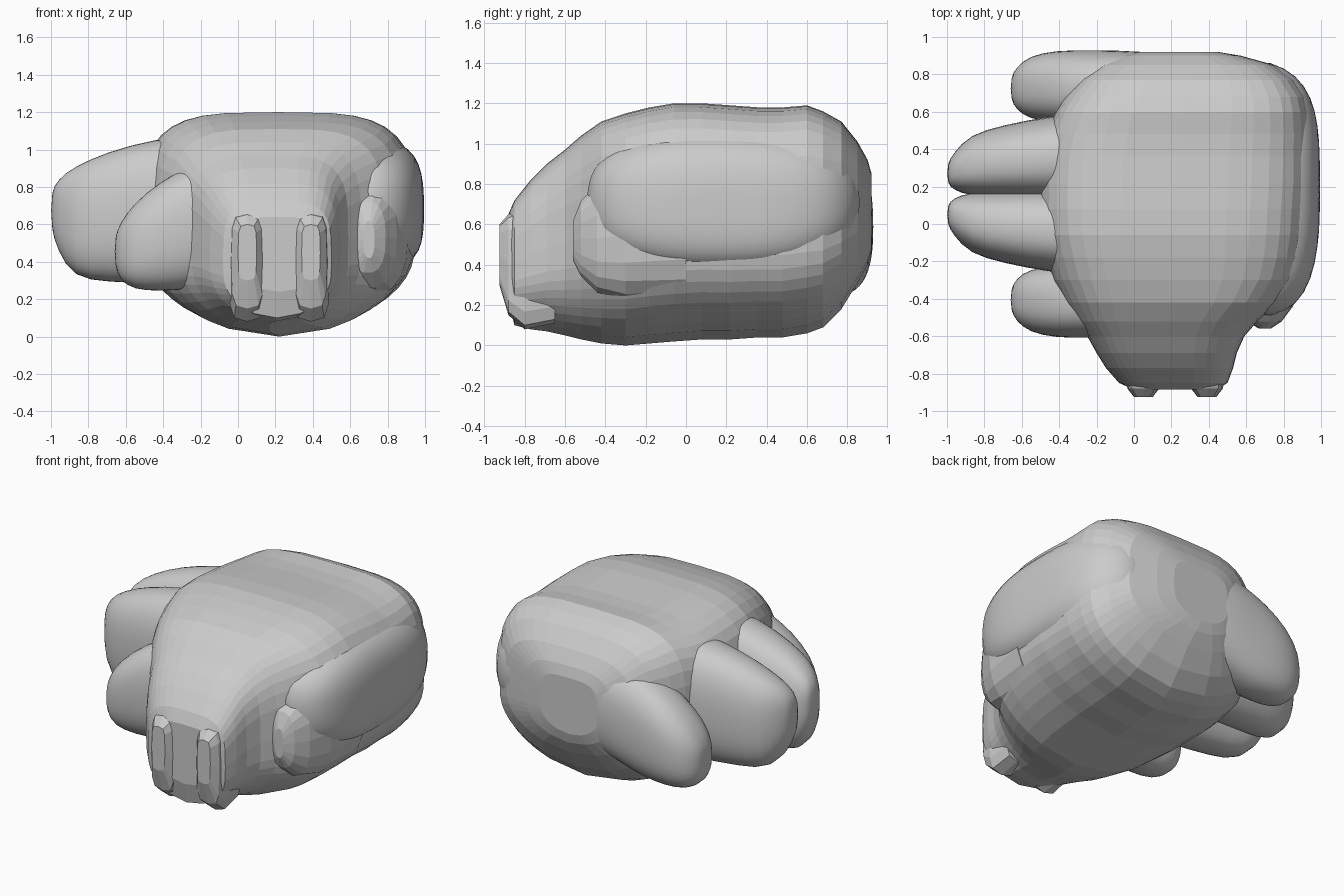
import bpy, bmesh, math


def power(v, e):
    return math.copysign(abs(v) ** e, v)


def loft(name, sections, axis, seg, n_top, n_low, vee=0.0, smooth=False, mirror_y=None):
    """Loft rounded sections (position, side min, side max, z min, z max) along x or y.
    vee lifts the outer edges of the underside, giving a keel."""
    bm = bmesh.new()
    rings = []
    for p, a, b, z0, z1 in sections:
        ring = []
        zc = (z0 + z1) / 2
        for i in range(seg):
            t = 2 * math.pi * i / seg
            c, s = math.cos(t), math.sin(t)
            n = n_top if s > 0 else n_low
            f = power(c, 2 / n)
            u = (a + b) / 2 + (b - a) / 2 * f
            low = zc - z0 - vee * (z1 - z0) * abs(f) ** 1.8
            z = zc + (z1 - zc if s > 0 else low) * power(s, 2 / n)
            co = (p, u, z) if axis == 'x' else (u, p, z)
            if mirror_y is not None:
                co = (co[0], 2 * mirror_y - co[1], co[2])
            ring.append(bm.verts.new(co))
        rings.append(ring)
    for r, q in zip(rings, rings[1:]):
        for i in range(seg):
            j = (i + 1) % seg
            bm.faces.new((r[i], r[j], q[j], q[i]))
    bm.faces.new(rings[0])
    bm.faces.new(rings[-1])
    bmesh.ops.recalc_face_normals(bm, faces=bm.faces)
    for f in bm.faces:
        f.smooth = smooth
    me = bpy.data.meshes.new(name)
    bm.to_mesh(me)
    bm.free()
    ob = bpy.data.objects.new(name, me)
    bpy.context.collection.objects.link(ob)
    if smooth:
        m = ob.modifiers.new("soften", 'SUBSURF')
        m.levels = m.render_levels = 1
    return ob


# Faceted body with a narrower muzzle at the front
loft("body", [
    (-0.885, 0.00, 0.44, 0.24, 0.64),
    (-0.85, -0.08, 0.50, 0.10, 0.72),
    (-0.77, -0.15, 0.53, 0.08, 0.82),
    (-0.69, -0.20, 0.55, 0.07, 0.90),
    (-0.60, -0.25, 0.59, 0.05, 0.97),
    (-0.52, -0.31, 0.66, 0.03, 1.04),
    (-0.42, -0.37, 0.78, 0.01, 1.11),
    (-0.30, -0.43, 0.87, 0.00, 1.15),
    (-0.18, -0.47, 0.91, 0.01, 1.18),
    (-0.06, -0.50, 0.93, 0.02, 1.20),
    (0.08, -0.51, 0.94, 0.03, 1.20),
    (0.22, -0.51, 0.95, 0.03, 1.19),
    (0.36, -0.50, 0.95, 0.04, 1.18),
    (0.48, -0.47, 0.95, 0.04, 1.18),
    (0.60, -0.42, 0.94, 0.06, 1.19),
    (0.68, -0.37, 0.92, 0.09, 1.16),
    (0.77, -0.29, 0.86, 0.18, 1.11),
    (0.85, -0.19, 0.75, 0.31, 1.01),
    (0.90, -0.06, 0.57, 0.40, 0.92),
    (0.92, 0.02, 0.45, 0.47, 0.85)], 'y', 36, 3.7, 4.0, 0.16)

# Two ridges on the tip of the muzzle
for name, x in (("left_muzzle_ridge", 0.05), ("right_muzzle_ridge", 0.39)):
    loft(name, [
        (-0.925, x - 0.05, x + 0.05, 0.30, 0.60),
        (-0.88, x - 0.085, x + 0.085, 0.15, 0.65),
        (-0.80, x - 0.10, x + 0.10, 0.08, 0.68),
        (-0.65, x - 0.09, x + 0.09, 0.11, 0.68)], 'y', 12, 4, 4)

# Faceted cheek pad on the right of the muzzle
loft("cheek", [
    (-0.56, 0.67, 0.73, 0.42, 0.62),
    (-0.52, 0.60, 0.79, 0.34, 0.72),
    (-0.44, 0.54, 0.85, 0.26, 0.80),
    (-0.30, 0.50, 0.91, 0.22, 0.88),
    (0.00, 0.40, 0.95, 0.22, 0.94)], 'y', 18, 2.5, 2.5)

# Smooth lobe along the right side
loft("right_lobe", [
    (0.55, -0.52, 0.90, 0.34, 1.08),
    (0.74, -0.50, 0.87, 0.35, 1.07),
    (0.87, -0.44, 0.80, 0.37, 1.04),
    (0.95, -0.30, 0.68, 0.42, 0.97),
    (0.985, -0.12, 0.53, 0.50, 0.87),
    (0.995, 0.05, 0.35, 0.60, 0.76)], 'x', 32, 2.6, 2.6, 0, True)

# Four smooth fingers on the left, mirrored in pairs
outer = [
    (0.45, -0.50, -0.15, 0.42, 0.96),
    (0.15, -0.60, -0.17, 0.36, 0.98),
    (-0.10, -0.61, -0.19, 0.30, 0.97),
    (-0.25, -0.61, -0.20, 0.25, 0.92),
    (-0.42, -0.61, -0.22, 0.24, 0.83),
    (-0.56, -0.58, -0.24, 0.25, 0.71),
    (-0.63, -0.52, -0.29, 0.30, 0.61),
    (-0.66, -0.46, -0.35, 0.38, 0.53)]
inner = [
    (-0.15, -0.29, 0.20, 0.26, 1.09),
    (-0.45, -0.26, 0.19, 0.28, 1.06),
    (-0.70, -0.21, 0.18, 0.29, 0.99),
    (-0.88, -0.16, 0.17, 0.31, 0.91),
    (-0.965, -0.06, 0.14, 0.46, 0.84),
    (-1.00, 0.00, 0.10, 0.58, 0.77)]
loft("front_finger", outer, 'x', 24, 2.5, 2.5, 0, True)
loft("back_finger", outer, 'x', 24, 2.5, 2.5, 0, True, 0.16)
loft("front_middle_finger", inner, 'x', 24, 2.5, 2.5, 0, True)
loft("back_middle_finger", inner, 'x', 24, 2.5, 2.5, 0, True, 0.16)
